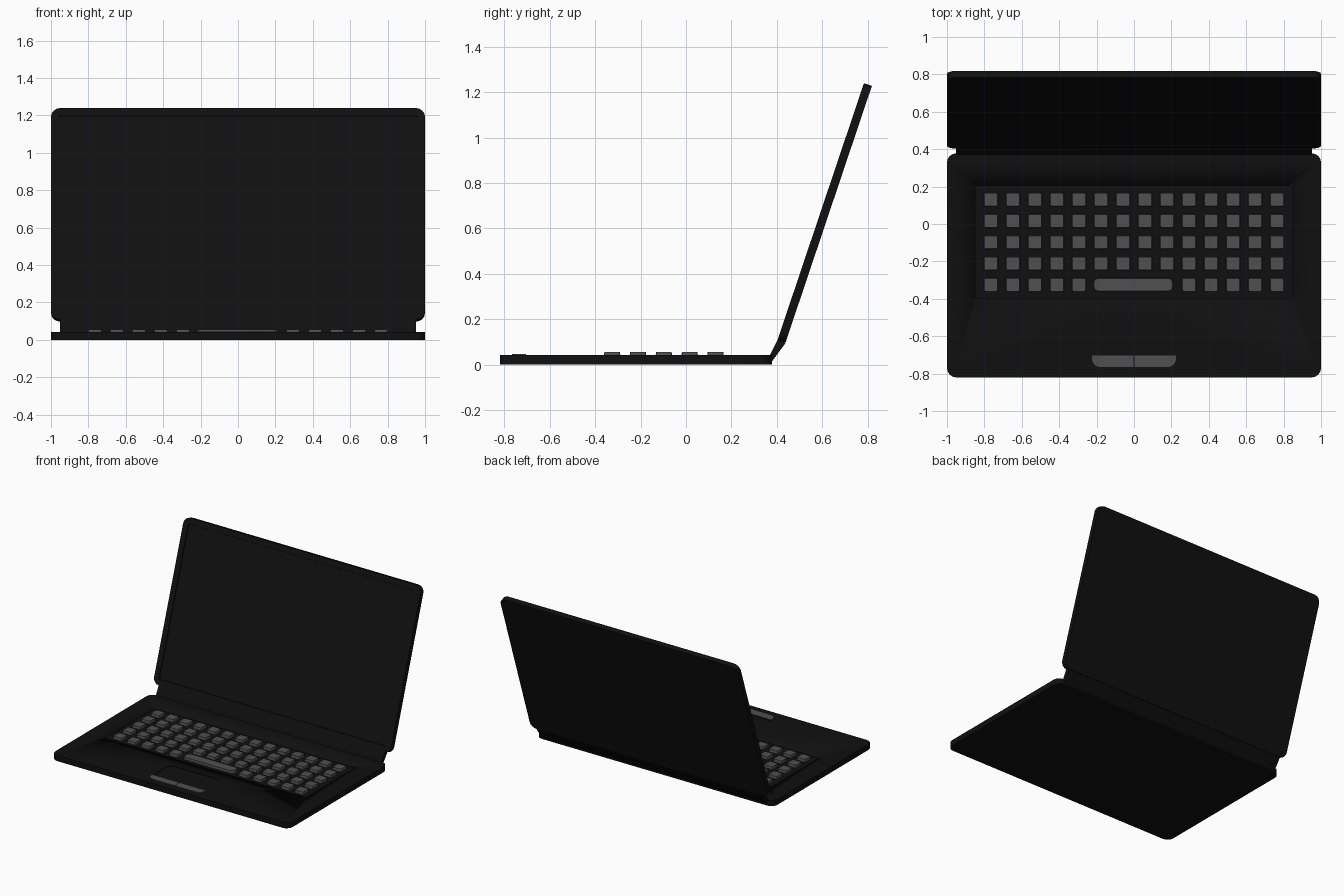
import bpy, bmesh, math
from mathutils import Matrix, Vector

if "Cube" in bpy.data.objects:
    bpy.data.objects.remove(bpy.data.objects["Cube"])


def material(name, v):
    m = bpy.data.materials.new(name)
    m.diffuse_color = (v, v, v, 1)
    m.use_nodes = True
    m.node_tree.nodes["Principled BSDF"].inputs["Base Color"].default_value = m.diffuse_color
    return m


BODY = material("body_black", 0.005)
KEY = material("key_grey", 0.08)


def rounded(x0, x1, y0, y1, radii, seg=4):
    """Outline of a rectangle; radii run from bottom-left, counter-clockwise."""
    pts = []
    corners = [(x0, y0, 1, 1), (x1, y0, -1, 1), (x1, y1, -1, -1), (x0, y1, 1, -1)]
    for i, ((x, y, sx, sy), r) in enumerate(zip(corners, radii)):
        if r == 0:
            pts.append((x, y))
            continue
        for k in range(seg + 1):
            a = math.pi + (i + k / seg) * math.pi / 2
            pts.append((x + sx * r + r * math.cos(a), y + sy * r + r * math.sin(a)))
    return pts


def add_slab(bm, pts, z0, z1, taper=1.0):
    """Extrude an outline from z0 to z1, optionally narrowing the top."""
    n = len(pts)
    c = sum((Vector(p) for p in pts), Vector((0, 0))) / n
    low = [bm.verts.new((x, y, z0)) for x, y in pts]
    top = [bm.verts.new((c.x + (x - c.x) * taper, c.y + (y - c.y) * taper, z1)) for x, y in pts]
    bm.faces.new(low[::-1])
    for i in range(n):
        j = (i + 1) % n
        bm.faces.new((low[i], low[j], top[j], top[i]))
    return bm.faces.new(top)


def finish(bm, name, mat, matrix=Matrix()):
    bmesh.ops.recalc_face_normals(bm, faces=bm.faces)
    me = bpy.data.meshes.new(name)
    bm.to_mesh(me)
    bm.free()
    ob = bpy.data.objects.new(name, me)
    bpy.context.collection.objects.link(ob)
    me.materials.append(mat)
    ob.matrix_world = matrix
    bpy.ops.object.select_all(action='DESELECT')
    bpy.context.view_layer.objects.active = ob
    ob.select_set(True)
    bpy.ops.object.shade_smooth_by_angle(angle=math.radians(30))
    return ob


def cut(ob, name, pts, depth_z):
    """Sink a pocket into the part and discard the cutter."""
    bm = bmesh.new()
    add_slab(bm, pts, depth_z, 0.2)
    cutter = finish(bm, name, BODY)
    cutter.hide_render = True
    bpy.context.view_layer.objects.active = ob
    mod = ob.modifiers.new(name, 'BOOLEAN')
    mod.operation = 'DIFFERENCE'
    mod.solver = 'EXACT'
    mod.object = cutter
    bpy.ops.object.modifier_apply(modifier=mod.name)
    bpy.data.objects.remove(cutter)


TOP = 0.043

# base with keyboard tray and touchpad pocket
bm = bmesh.new()
add_slab(bm, rounded(-1, 1, -0.82, 0.378, [0.05] * 4), 0, TOP)
base = finish(bm, "base", BODY)
cut(base, "keyboard_tray_cutter", rounded(-0.85, 0.85, -0.4, 0.205, [0.02] * 4), TOP - 0.008)
cut(base, "touchpad_cutter", rounded(-0.225, 0.225, -0.7, -0.5, [0, 0, 0.05, 0.05]), TOP - 0.004)

# keys: five rows of fourteen, the middle of the front row is the space bar
bm = bmesh.new()
for row in range(5):
    y = 0.13 - 0.1138 * row
    for col in range(14):
        if row == 4 and 5 <= col <= 8:
            continue
        x = (col - 6.5) * 0.1177
        add_slab(bm, rounded(x - 0.038, x + 0.038, y - 0.037, y + 0.037, [0.008] * 4, 2),
                 TOP - 0.009, 0.055, 0.93)
finish(bm, "keys", KEY)
bm = bmesh.new()
add_slab(bm, rounded(-0.218, 0.21, -0.36, -0.29, [0.025] * 4, 3), TOP - 0.009, 0.055, 0.98)
finish(bm, "space_bar", KEY)

# touchpad buttons, left and right
for side, s in (("left", -1), ("right", 1)):
    half = rounded(0.0015, 0.225, -0.765, -0.704, [0, 0.045, 0, 0])
    bm = bmesh.new()
    add_slab(bm, [(s * x, y) for x, y in half], TOP - 0.01, 0.047)
    finish(bm, side + "_touchpad_button", KEY)

# hinge: wedge profile in y-z swept across x
bm = bmesh.new()
profile = [(0.37, 0.003), (0.438, 0.095), (0.405, 0.112), (0.37, 0.042)]
add_slab(bm, profile, -0.952, 0.952)
turn = Matrix(((0, 0, 1, 0), (1, 0, 0, 0), (0, 1, 0, 0), (0, 0, 0, 1)))
finish(bm, "hinge", BODY, turn)

# lid with a sunken screen, leaning back
bm = bmesh.new()
face = add_slab(bm, rounded(-1, 1, 0, 1.193, [0.05] * 4), 0, 0.037)
bm.normal_update()
bmesh.ops.inset_region(bm, faces=[face], thickness=0.042)
bmesh.ops.inset_region(bm, faces=[face], thickness=0.002, depth=-0.006)
lean = Matrix.Translation((0, 0.438, 0.097)) @ Matrix.Rotation(math.radians(71.4), 4, 'X')
finish(bm, "lid", BODY, lean)
